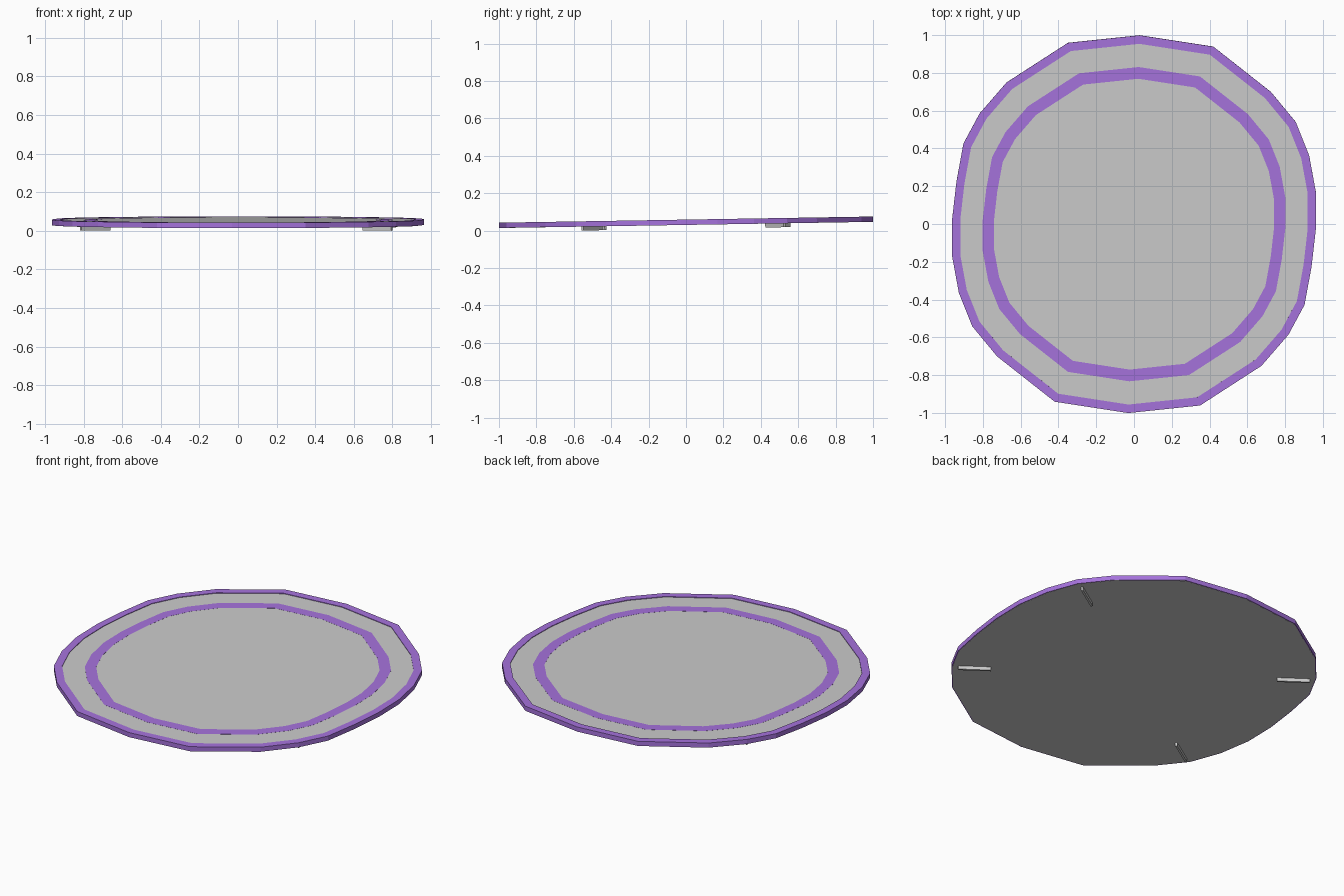
import bpy, bmesh
from math import radians, cos, sin

if "Cube" in bpy.data.objects:
    bpy.data.objects.remove(bpy.data.objects["Cube"])

TILT = 0.0165  # slight rise toward the back

# Half outline; the other half is the same turned 180 degrees
HALF = [(0.03, 1.0), (0.42, 0.94), (0.725, 0.70), (0.857, 0.54), (0.927, 0.365),
        (0.963, 0.17), (0.963, -0.025), (0.94, -0.225), (0.903, -0.427),
        (0.818, -0.585), (0.675, -0.75), (0.35, -0.96)]
OUTLINE = HALF + [(-x, -y) for x, y in HALF]

purple = bpy.data.materials.new("purple")
purple.diffuse_color = (0.38, 0.17, 0.72, 1)
purple.use_nodes = True
purple.node_tree.nodes["Principled BSDF"].inputs["Base Color"].default_value = purple.diffuse_color


def finish(name, bm, mat=None):
    bmesh.ops.recalc_face_normals(bm, faces=bm.faces)
    mesh = bpy.data.meshes.new(name)
    bm.to_mesh(mesh)
    bm.free()
    ob = bpy.data.objects.new(name, mesh)
    bpy.context.collection.objects.link(ob)
    ob.rotation_euler.x = TILT
    if mat:
        mesh.materials.append(mat)
    return ob


def loop(bm, scale, z):
    return [bm.verts.new((x * scale, y * scale, z)) for x, y in OUTLINE]


def bridge(bm, a, b):
    n = len(a)
    for i in range(n):
        j = (i + 1) % n
        bm.faces.new((a[i], a[j], b[j], b[i]))


def slab(name, scale, z0, z1):
    bm = bmesh.new()
    low, high = loop(bm, scale, z0), loop(bm, scale, z1)
    bridge(bm, low, high)
    bm.faces.new(low)
    bm.faces.new(high)
    return finish(name, bm)


def ring(name, outer, inner, z0, z1):
    bm = bmesh.new()
    loops = [loop(bm, s, z) for s, z in
             ((outer, z0), (outer, z1), (inner, z1), (inner, z0))]
    for i in range(4):
        bridge(bm, loops[i], loops[(i + 1) % 4])
    return finish(name, bm, purple)


def fin(name, angle):
    a = radians(angle)
    bm = bmesh.new()
    bmesh.ops.create_cube(bm, size=1)
    for v in bm.verts:
        r, t = 0.88 + v.co.x * 0.18, v.co.y * 0.012
        v.co = (r * cos(a) - t * sin(a), r * sin(a) + t * cos(a),
                0.0205 + v.co.z * 0.0225)
    finish(name, bm)


# Grey plate, raised purple rim, flush purple band
slab("plate", 0.995, 0.03, 0.055)
ring("rim", 1.0, 0.955, 0.0305, 0.0585)
ring("inlay_band", 0.832, 0.77, 0.054, 0.0555)

# Four thin radial feet underneath
for i, angle in enumerate((32.9, 145.2, 212.9, 325.2)):
    fin(f"foot_{i + 1}", angle)
